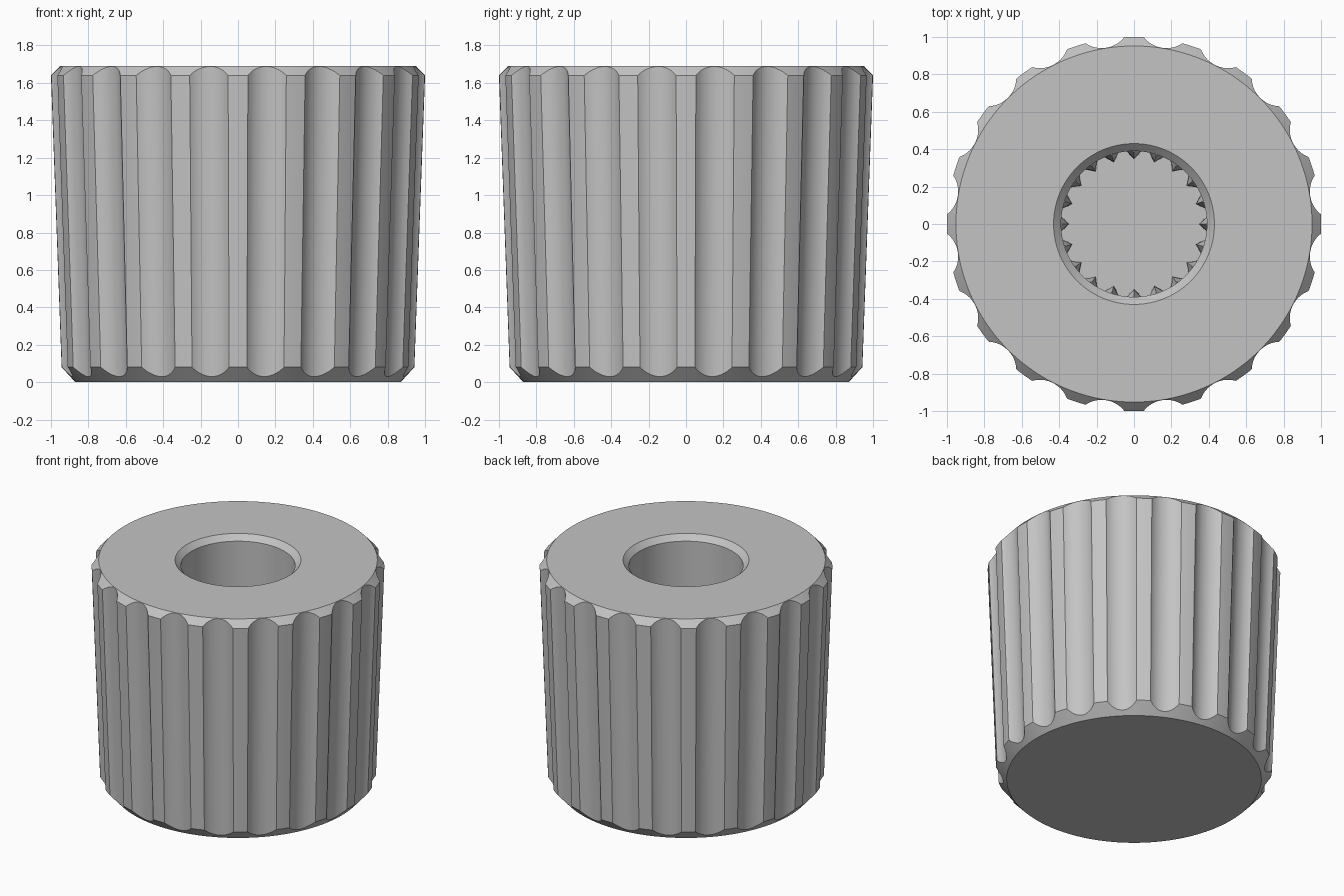
import bpy, bmesh, math

if "Cube" in bpy.data.objects:
    bpy.data.objects.remove(bpy.data.objects["Cube"])

FLUTES = 20
TOP = 1.69

grey = bpy.data.materials.new("mid_grey")
grey.diffuse_color = (0.55, 0.55, 0.55, 1)
grey.use_nodes = True
grey.node_tree.nodes["Principled BSDF"].inputs["Base Color"].default_value = grey.diffuse_color


def make_object(name, bm):
    bmesh.ops.recalc_face_normals(bm, faces=bm.faces)
    mesh = bpy.data.meshes.new(name)
    bm.to_mesh(mesh)
    bm.free()
    mesh.materials.append(grey)
    obj = bpy.data.objects.new(name, mesh)
    bpy.context.collection.objects.link(obj)
    return obj


def select_only(obj):
    bpy.ops.object.select_all(action='DESELECT')
    obj.select_set(True)
    bpy.context.view_layer.objects.active = obj


def loft(bm, rings):
    """Skin a list of equal-length point rings and cap both ends."""
    loops = [[bm.verts.new(p) for p in ring] for ring in rings]
    n = len(loops[0])
    for a, b in zip(loops, loops[1:]):
        for i in range(n):
            j = (i + 1) % n
            bm.faces.new((a[i], a[j], b[j], b[i]))
    bm.faces.new(loops[0][::-1])
    bm.faces.new(loops[-1])


def circle(r, z, n, cx=0.0, cy=0.0):
    return [(cx + r * math.cos(2 * math.pi * i / n),
             cy + r * math.sin(2 * math.pi * i / n), z) for i in range(n)]


# Knob body: tapered, chamfered at both ends, with a blind bore
FLOOR = 0.45
profile = [(0.87, 0), (0.943, 0.08), (1.0, 1.64), (0.952, TOP),
           (0.43, TOP), (0.39, TOP - 0.04), (0.39, FLOOR)]
bm = bmesh.new()
loft(bm, [circle(r, z, 160) for r, z in profile])
knob = make_object("knob_body", bm)

# Grip flutes: slanted round cutters following the taper
bm = bmesh.new()
R = 0.15
for k in range(FLUTES):
    ang = math.radians(9 + 18 * k)
    rings = []
    for z in (-0.2, 1.9):
        d = 0.896 + 0.0343 * z + R
        rings.append(circle(R, z, 64, d * math.cos(ang), d * math.sin(ang)))
    loft(bm, rings)
cutter = make_object("flute_cutter", bm)
cutter.hide_render = True

mod = knob.modifiers.new("flutes", 'BOOLEAN')
mod.operation = 'DIFFERENCE'
mod.solver = 'EXACT'
mod.object = cutter
select_only(knob)
bpy.ops.object.modifier_apply(modifier=mod.name)
bpy.data.objects.remove(cutter)
bpy.ops.object.shade_smooth_by_angle(angle=math.radians(25))

# Shaft splines: pointed teeth with a sloped lead-in, inside the bore
bm = bmesh.new()
for k in range(FLUTES):
    ang = math.radians(18 * k)

    def pt(r, da, z):
        a = ang + math.radians(da)
        return (r * math.cos(a), r * math.sin(a), z)

    rings = [[pt(0.392, -h, z), pt(tip, 0, z), pt(0.392, h, z)]
             for z, tip, h in ((FLOOR - 0.005, 0.345, 6.0),
                               (1.05, 0.350, 5.5),
                               (1.15, 0.385, 1.5))]
    loft(bm, rings)
make_object("bore_splines", bm)
